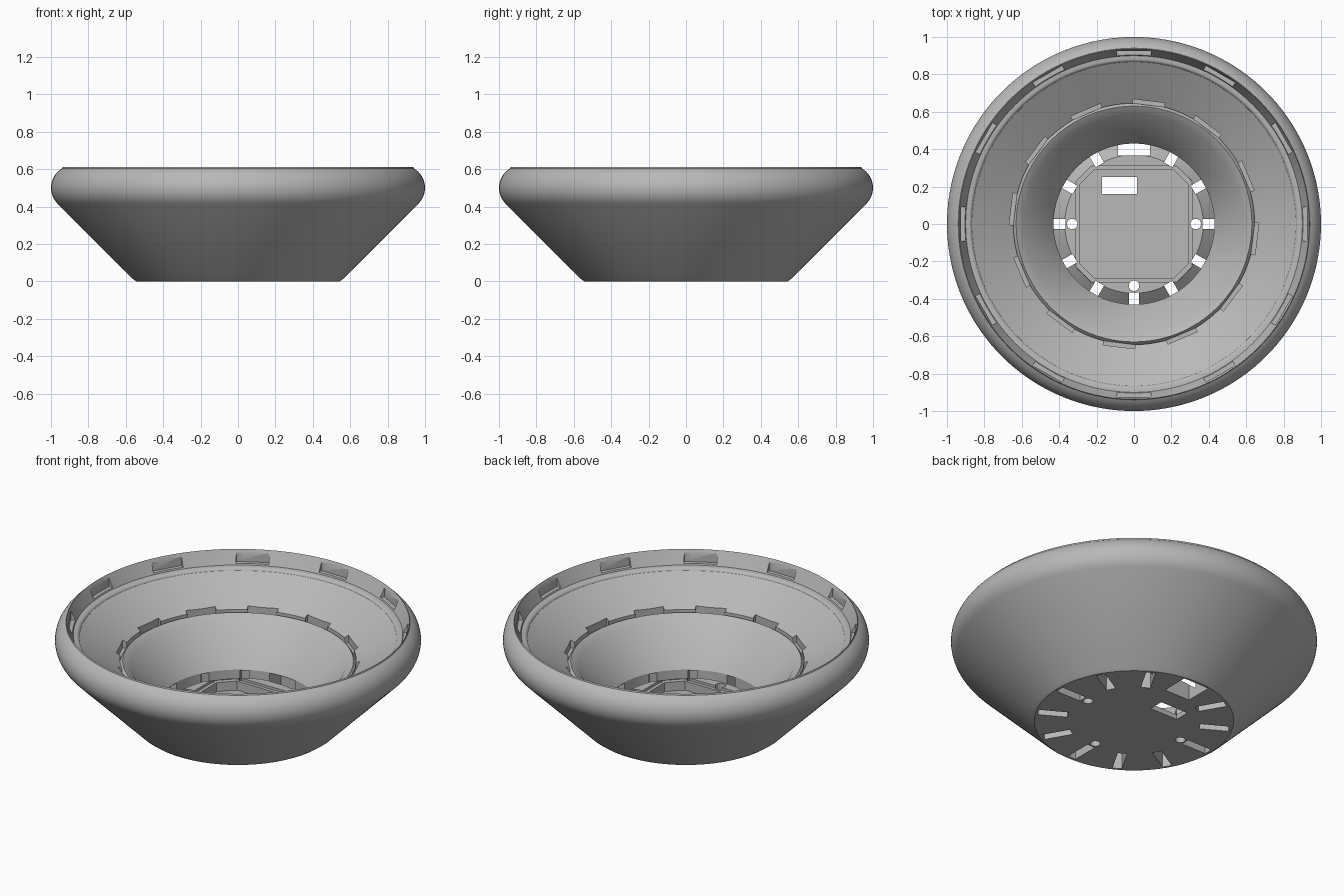
import bpy, bmesh, math
from math import sin, cos, pi, radians
from mathutils import Matrix, Vector

old = bpy.data.objects.get("Cube")
if old:
    bpy.data.objects.remove(old, do_unlink=True)

grey = bpy.data.materials.new("plain grey")
grey.use_nodes = True
colour = (0.48, 0.48, 0.48, 1)
grey.diffuse_color = colour
grey.node_tree.nodes["Principled BSDF"].inputs["Base Color"].default_value = colour


def make_object(name, bm):
    bmesh.ops.recalc_face_normals(bm, faces=bm.faces)
    mesh = bpy.data.meshes.new(name)
    bm.to_mesh(mesh)
    bm.free()
    mesh.materials.append(grey)
    obj = bpy.data.objects.new(name, mesh)
    bpy.context.collection.objects.link(obj)
    return obj


def lathe(name, profile, steps=144):
    bm = bmesh.new()
    verts = [bm.verts.new((r, 0, z)) for r, z in profile]
    edges = [bm.edges.new(pair) for pair in zip(verts, verts[1:])]
    bmesh.ops.spin(bm, geom=verts + edges, cent=(0, 0, 0), axis=(0, 0, 1),
                   angle=2 * pi, steps=steps, use_merge=True)
    bmesh.ops.remove_doubles(bm, verts=bm.verts, dist=1e-5)
    return make_object(name, bm)


def add_box(bm, x, y, z, turn=0.0):
    """Box between the given (low, high) ranges, turned about the z axis."""
    size = [b - a for a, b in (x, y, z)]
    centre = Vector([(a + b) / 2 for a, b in (x, y, z)])
    matrix = (Matrix.Rotation(turn, 4, 'Z') @ Matrix.Translation(centre)
              @ Matrix.Diagonal((*size, 1)))
    return bmesh.ops.create_cube(bm, size=1, matrix=matrix)["verts"]


def cut(target, bm):
    cutter = make_object("cutter", bm)
    cutter.hide_render = True
    mod = target.modifiers.new("cut", 'BOOLEAN')
    mod.operation = 'DIFFERENCE'
    mod.solver = 'EXACT'
    mod.object = cutter
    bpy.context.view_layer.objects.active = target
    bpy.ops.object.modifier_apply(modifier=mod.name)
    bpy.data.objects.remove(cutter, do_unlink=True)


# Bowl section: base, sloping side, rounded rim, then down the inside
bulge = [(0.88 + 0.12 * cos(radians(a)), 0.5 + 0.12 * sin(radians(a)))
         for a in range(-45, 61, 7)]
lip = [(0.885 - 0.02 * sin(radians(a)), 0.51 + 0.02 * cos(radians(a)))
       for a in range(0, 76, 15)]
profile = [(0, 0), (0.545, 0), (0.565, 0.015)] + bulge + [
    (0.937, 0.612), (0.9, 0.532)] + lip + [
    (0.645, 0.383), (0.645, 0.355), (0.63, 0.372), (0.585, 0.345),
    (0.43, 0.12), (0.43, 0.05), (0.37, 0.1), (0, 0.1)]
bowl = lathe("bowl", profile)

# Twelve clip pockets in the rim and twelve locking notches lower down
bm = bmesh.new()
for i in range(12):
    turn = i * pi / 6
    add_box(bm, (0.87, 0.925), (-0.09, 0.09), (0.54, 0.6), turn)
    add_box(bm, (0.64, 0.662), (-0.085, 0.085), (0.35, 0.45), turn - radians(7))
cut(bowl, bm)

# Radial vents through the base, with a wide cable opening at the back
bm = bmesh.new()
for i in range(12):
    half = 0.085 if i == 3 else 0.026
    add_box(bm, (0.365, 0.53), (-half, half), (-0.05, 0.115), i * pi / 6)
cut(bowl, bm)

# Stepped tray with clipped corners in the floor
for half, depth in ((0.31, 0.085), (0.29, 0.03)):
    bm = bmesh.new()
    add_box(bm, (-half, half), (-half, half), (depth, 0.16))
    corners = [e for e in bm.edges
               if abs(e.verts[0].co.z - e.verts[1].co.z) > 0.01]
    bmesh.ops.bevel(bm, geom=corners, offset=0.08, segments=1, affect='EDGES')
    cut(bowl, bm)

# Screw holes and rectangular window through the floor
bm = bmesh.new()
for x, y in ((0.33, 0), (-0.33, 0), (0, -0.33)):
    bmesh.ops.create_cone(bm, cap_ends=True, segments=24, radius1=0.028,
                          radius2=0.028, depth=0.4,
                          matrix=Matrix.Translation((x, y, 0.05)))
add_box(bm, (-0.17, 0.015), (0.16, 0.25), (-0.05, 0.15))
cut(bowl, bm)

# Smooth curved surfaces, sharp steps
bpy.ops.object.select_all(action='DESELECT')
bowl.select_set(True)
bpy.context.view_layer.objects.active = bowl
bpy.ops.object.shade_smooth_by_angle(angle=radians(25))
